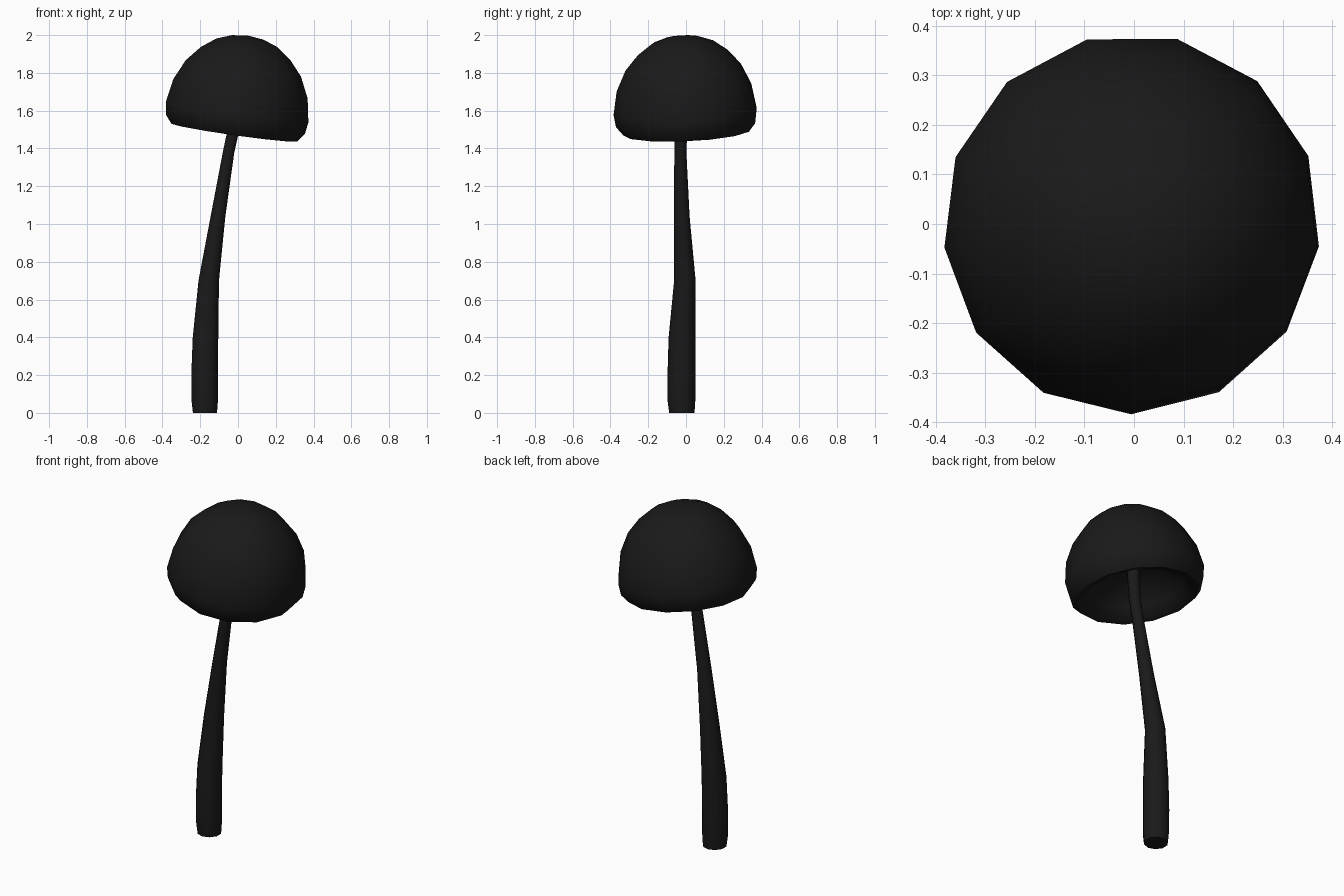
import bpy, bmesh
from math import cos, sin, pi, radians
from mathutils import Vector

if "Cube" in bpy.data.objects:
    bpy.data.objects.remove(bpy.data.objects["Cube"])

black = bpy.data.materials.new("near_black")
black.diffuse_color = (0.01, 0.01, 0.01, 1)
black.use_nodes = True
black.node_tree.nodes["Principled BSDF"].inputs["Base Color"].default_value = black.diffuse_color


def loft(name, rings, sides, axis=None, base=(0, 0, 0), start=-pi / 2):
    """Skin circles (x, y, z, radius); radius 0 makes a pole, open ends get a face."""
    bm = bmesh.new()
    loops = []
    for x, y, z, r in rings:
        count = sides if r > 0 else 1
        loops.append([bm.verts.new((x + r * cos(start + 2 * pi * i / sides),
                                    y + r * sin(start + 2 * pi * i / sides), z))
                      for i in range(count)])
    for a, b in zip(loops, loops[1:]):
        for i in range(sides):
            j = (i + 1) % sides
            quad = [a[i % len(a)], a[j % len(a)], b[j % len(b)], b[i % len(b)]]
            bm.faces.new(list(dict.fromkeys(quad)))
    for end in (loops[0], loops[-1]):
        if len(end) > 1:
            bm.faces.new(end)
    bmesh.ops.recalc_face_normals(bm, faces=bm.faces[:])
    mesh = bpy.data.meshes.new(name)
    bm.to_mesh(mesh)
    bm.free()
    ob = bpy.data.objects.new(name, mesh)
    bpy.context.collection.objects.link(ob)
    mesh.materials.append(black)
    ob.location = base
    if axis:
        ob.rotation_mode = 'QUATERNION'
        ob.rotation_quaternion = Vector((0, 0, 1)).rotation_difference(Vector(axis))
    bpy.ops.object.select_all(action='DESELECT')
    ob.select_set(True)
    bpy.context.view_layer.objects.active = ob
    bpy.ops.object.shade_smooth_by_angle(angle=radians(55))
    return ob


# Cap: hollow tilted dome, profile from the top over the rim to the inside
profile = [(0, 0.518), (0.09, 0.507), (0.165, 0.48), (0.24, 0.425), (0.31, 0.345),
           (0.362, 0.235), (0.384, 0.11), (0.374, 0.045), (0.338, 0.0),
           (0.30, 0.01), (0.27, 0.07), (0.17, 0.16), (0, 0.20)]
loft("cap", [(0, 0, h, r) for r, h in profile], 13,
     axis=(0.14, -0.045, 0.99), base=(-0.02, 0.005, 1.485))

# Stem: bent and tapering, running up into the cap
loft("stem", [(-0.175, -0.022, 0, 0.067), (-0.176, -0.024, 0.06, 0.073),
              (-0.177, -0.024, 0.2, 0.074), (-0.172, -0.021, 0.4, 0.071),
              (-0.155, -0.006, 0.7, 0.057), (-0.106, -0.022, 1.04, 0.041),
              (-0.05, -0.03, 1.38, 0.032), (-0.028, -0.027, 1.48, 0.033),
              (-0.005, -0.02, 1.72, 0.035)], 10)
